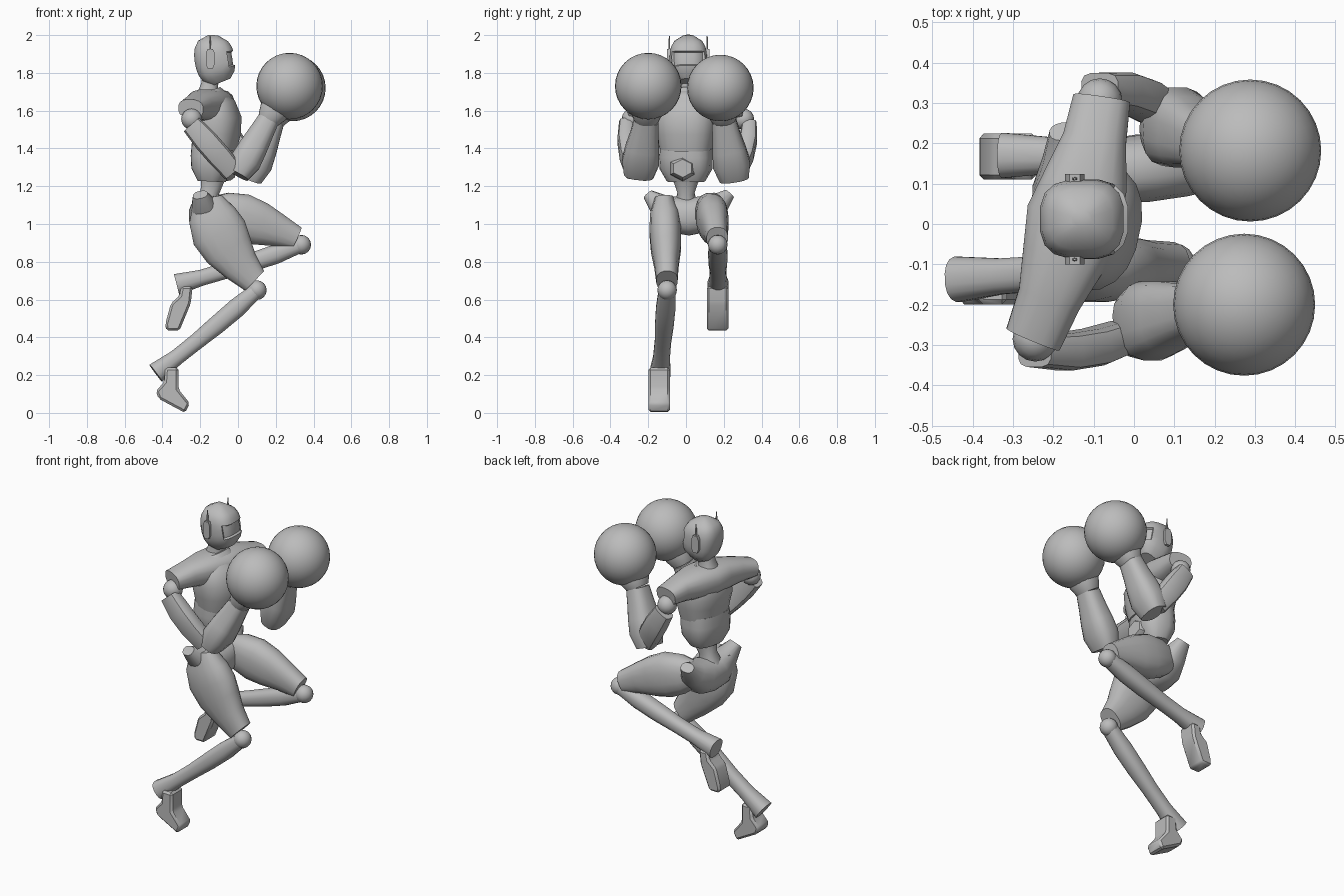
import bpy, bmesh, math
from mathutils import Vector

if "Cube" in bpy.data.objects:
    bpy.data.objects.remove(bpy.data.objects["Cube"])

grey = bpy.data.materials.new("plain grey")
grey.use_nodes = True
grey.diffuse_color = (.5, .5, .5, 1)
grey.node_tree.nodes["Principled BSDF"].inputs["Base Color"].default_value = grey.diffuse_color

ACROSS = Vector((0, 1, 0))
FORWARD = Vector((1, 0, 0))
UP = Vector((0, 0, 1))


def finish(name, bm, edit=None, sharp_angle=35):
    """Turn a bmesh into a grey object that is smooth except at sharp edges."""
    bmesh.ops.recalc_face_normals(bm, faces=bm.faces)
    if edit:
        edit(bm)
    mesh = bpy.data.meshes.new(name)
    bm.to_mesh(mesh)
    bm.free()
    mesh.materials.append(grey)
    for polygon in mesh.polygons:
        polygon.use_smooth = True
    mesh.set_sharp_from_angle(angle=math.radians(sharp_angle))
    part = bpy.data.objects.new(name, mesh)
    bpy.context.collection.objects.link(part)


def rounded(value, power):
    return math.copysign(abs(value) ** (2 / power), value)


def limb(name, start, end, depth, width, bend=(0, 0, 0), side=ACROSS, sides=16, power=2.4, edit=None):
    """Skin evenly spaced rounded rings along a straight or bowed path."""
    start, end, bend = Vector(start), Vector(end), Vector(bend)
    last = len(depth) - 1
    bm = bmesh.new()
    loops = []
    for i, (half_depth, half_width) in enumerate(zip(depth, width)):
        t = i / last
        centre = start.lerp(end, t) + bend * (4 * t * (1 - t))
        along = (end - start + bend * (4 - 8 * t)).normalized()
        v = (side - along * side.dot(along)).normalized()
        u = v.cross(along)
        loop = []
        for k in range(sides):
            angle = math.tau * (k + .5) / sides
            offset = u * rounded(math.cos(angle), power) * half_depth
            offset += v * rounded(math.sin(angle), power) * half_width
            loop.append(bm.verts.new(centre + offset))
        loops.append(loop)
    for lower, upper in zip(loops, loops[1:]):
        for k in range(sides):
            n = (k + 1) % sides
            bm.faces.new((lower[k], lower[n], upper[n], upper[k]))
    bm.faces.new(loops[0])
    bm.faces.new(loops[-1])
    finish(name, bm, edit)


def ball(name, centre, radius, segments=16):
    bm = bmesh.new()
    bmesh.ops.create_uvsphere(bm, u_segments=segments, v_segments=segments // 2, radius=radius)
    bmesh.ops.translate(bm, verts=bm.verts, vec=centre)
    finish(name, bm, sharp_angle=60)


def slab(name, outline, middle, thickness, bevel):
    """Extrude a side outline across the body and chamfer its edges."""
    bm = bmesh.new()
    face = bm.faces.new([bm.verts.new((x, middle - thickness / 2, z)) for x, z in outline])
    extruded = bmesh.ops.extrude_face_region(bm, geom=[face])["geom"]
    moved = [item for item in extruded if isinstance(item, bmesh.types.BMVert)]
    bmesh.ops.translate(bm, verts=moved, vec=ACROSS * thickness)
    bmesh.ops.bevel(bm, geom=bm.edges[:], offset=bevel, segments=1, affect='EDGES')
    finish(name, bm)


# Head: a domed profile with a sunken visor in the face
def sink_visor(bm):
    faces = [f for f in bm.faces
             if f.normal.x > .6 and 1.83 < f.calc_center_median().z < 1.92]
    bmesh.ops.inset_region(bm, faces=faces, thickness=.006, depth=-.012)


dome = [math.sqrt(1 - abs(-.9 + 1.88 * k / 8) ** 2.8) for k in range(9)]
limb("head", (-.09, .012, 1.75), (-.13, .012, 2), [.107 * r for r in dome], [.1 * r for r in dome],
     bend=(-.015, 0, 0), power=2.8, edit=sink_visor)
limb("neck", (-.16, .01, 1.68), (-.14, .01, 1.8), [.06, .045, .05], [.06, .045, .05])

# Ear pads with thin antennae
for label, sign in (("left", 1), ("right", -1)):
    ear = Vector((-.147, .012 + sign * .1, 1.875))
    limb(label + "_ear_pad", ear - ACROSS * .012, ear + ACROSS * .012,
         [.055, .055], [.025, .025], side=FORWARD, sides=8, power=3)
    limb(label + "_antenna", ear, ear + UP * .12, [.008, .003], [.006, .003], sides=6)

# Torso, turned slightly about the vertical, with a yoke running into both sleeves
turned = Vector((.22, 1, 0))
limb("chest", (-.125, 0, 1.4), (-.16, 0, 1.7), [.115, .13, .14, .12, .07],
     [.14, .155, .165, .15, .08], bend=(.02, 0, 0), side=turned, sides=20)
limb("yoke", (-.25, -.285, 1.61), (-.08, .31, 1.61), [.05, .07, .085, .085, .085, .07, .05],
     [.072, .08, .105, .125, .105, .08, .072], bend=(.02, 0, .02), side=FORWARD, power=2.6)
limb("abdomen", (-.14, 0, 1.225), (-.13, 0, 1.42), [.07, .105, .112, .11],
     [.1, .137, .14, .137], side=turned, power=2.8)
limb("belly_plate", (-.06, -.018, 1.295), (-.016, -.018, 1.295), [.075, .072, .055],
     [.068, .064, .048], side=UP, sides=6, power=2)
limb("waist", (-.13, 0, 1.25), (-.17, 0, 1.08), [.065, .05, .07], [.075, .045, .07])
limb("pelvis", (-.2, -.2, 1.155), (-.17, .23, 1.16), [.03, .07, .1, .1, .1, .07, .03],
     [.04, .07, .1, .1, .1, .07, .04], bend=(.03, 0, -.12), side=FORWARD)

# Arms: both share the same cross-sections and differ only in pose
arm_poses = {
    "right": dict(shoulder=(-.245, -.285, 1.555), elbow=(-.03, -.28, 1.28),
                  tip=(0, -.25, 1.26), wrist=(.16, -.21, 1.55), glove=(.273, -.2, 1.73)),
    "left": dict(shoulder=(-.085, .305, 1.555), elbow=(.07, .28, 1.28),
                 tip=(.07, .255, 1.24), wrist=(.19, .2, 1.55), glove=(.288, .182, 1.72)),
}
for label, pose in arm_poses.items():
    joint = {key: Vector(value) for key, value in pose.items()}
    outward = ACROSS * math.copysign(.03, joint["shoulder"].y)
    ball(label + "_shoulder", joint["shoulder"], .056)
    limb(label + "_upper_arm", joint["shoulder"] + outward - UP * .03, joint["elbow"],
         [.055, .065, .065, .058], [.04, .047, .047, .042], bend=outward / 2, sides=12, power=3.5)
    limb(label + "_forearm", joint["tip"], joint["wrist"], [.06, .083, .077, .067, .058],
         [.08, .1, .09, .075, .065], power=2.8)
    grip = joint["wrist"].lerp(joint["glove"], .5)
    limb(label + "_cuff", joint["wrist"], grip, [.06, .08, .08], [.065, .085, .085])
    ball(label + "_glove", joint["glove"], .176, 32)

# Legs: the right one reaches down, the left one is raised and folded
leg_poses = {
    "right": dict(hip=(-.16, -.115, 1.14), knee=(.1, -.1, .65), heel=(-.435, -.137, .21),
                  bow=(-.04, 0, -.01), girth=1.08, foot_y=-.142,
                  foot=[(-.385, .24), (-.39, .165), (-.435, .115), (-.42, .075),
                        (-.28, 0), (-.255, .05), (-.315, .125), (-.315, .24)]),
    "left": dict(hip=(-.17, .12, 1.08), knee=(.335, .168, .89), heel=(-.325, .17, .68),
                 bow=(0, 0, .015), girth=.93, foot_y=.167,
                 foot=[(-.3, .67), (-.31, .62), (-.355, .58), (-.385, .47),
                       (-.38, .435), (-.31, .435), (-.25, .58), (-.24, .67)]),
}
for label, pose in leg_poses.items():
    hip, knee, heel = (Vector(pose[key]) for key in ("hip", "knee", "heel"))
    girth = pose["girth"]
    limb(label + "_thigh", hip, knee.lerp(hip, .05) + UP * .025,
         [girth * r for r in (.07, .12, .14, .125, .095, .068)],
         [.05, .08, .085, .08, .065, .057], bend=pose["bow"])
    ball(label + "_knee", knee, .052)
    limb(label + "_shin", knee, heel, [.04, .052, .05, .044, .043, .057],
         [.045, .052, .05, .044, .045, .057], bend=(0, 0, -.01))
    slab(label + "_foot", pose["foot"], pose["foot_y"], .114, .012)
